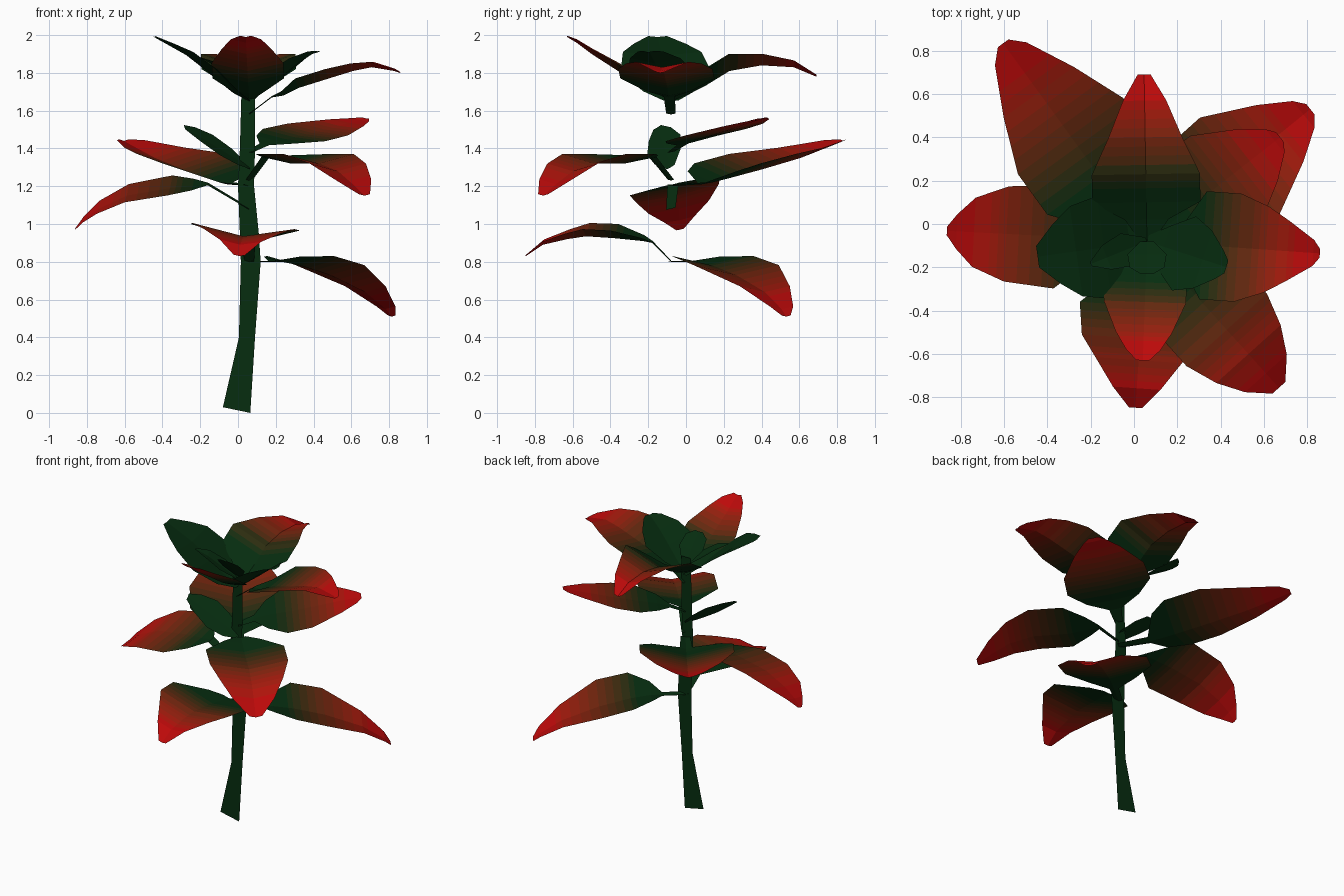
import bpy, bmesh
from math import sin, cos, radians
from mathutils import Vector

SX, SY = 0.06, -0.08      # where the stem stands
GREEN, RED = (0.002, 0.026, 0.005), (0.5, 0.003, 0.003)
STEPS = 12

# green to red gradient, as a row of plain materials
mats = []
for i in range(STEPS):
    t = (i / (STEPS - 1)) ** 1.8
    m = bpy.data.materials.new("leaf_tone_%d" % i)
    m.diffuse_color = tuple(g + (r - g) * t for g, r in zip(GREEN, RED)) + (1,)
    mats.append(m)


def strip(name, rows, tones):
    """Flat-faced sheet through rows of points, one tone (0 green, 1 red) per band."""
    bm = bmesh.new()
    grid = [[bm.verts.new(p) for p in row] for row in rows]
    for a, b, t in zip(grid, grid[1:], tones):
        for k in range(len(a) - 1):
            f = bm.faces.new((a[k], a[k + 1], b[k + 1], b[k]))
            f.material_index = round(max(0, min(1, t)) * (STEPS - 1))
    bmesh.ops.recalc_face_normals(bm, faces=bm.faces)
    me = bpy.data.meshes.new(name)
    bm.to_mesh(me)
    bm.free()
    for m in mats:
        me.materials.append(m)
    ob = bpy.data.objects.new(name, me)
    bpy.context.collection.objects.link(ob)
    return ob


def leaf(name, angle, rows, fold=0.1, tilt=0.0, red=1.0, cuts=4):
    """rows: (distance from stem, height, half width); fold lifts both edges, tilt the left one."""
    a = radians(angle)
    d, s = Vector((cos(a), sin(a), 0)), Vector((-sin(a), cos(a), 0))
    fine = []
    for p, q in zip(rows, rows[1:]):
        fine += [[u + (v - u) * i / cuts for u, v in zip(p, q)] for i in range(cuts)]
    fine.append(rows[-1])
    pts = []
    for r, z, w in fine:
        c = Vector((SX, SY, z)) + d * r
        pts.append([c + s * (w * k) + Vector((0, 0, w * (fold * abs(k) + tilt * k)))
                    for k in (1, 0, -1)])
    tones = [red * ((p[0] + q[0]) / 2 / rows[-1][0] - 0.3) / 0.58 for p, q in zip(fine, fine[1:])]
    return strip(name, pts, tones)


# stem: a flat ribbon facing the front
stem = [(-0.08, 0.03, 0.065, 0.0), (0.005, 0.4, 0.09, 0.4), (0.015, 0.8, 0.12, 0.8),
        (0.01, 0.95, 0.11, 0.95), (0.0, 1.2, 0.085, 1.2), (0.01, 1.4, 0.09, 1.4),
        (0.02, 1.76, 0.09, 1.76)]
strip("stem", [[(x0, SY, z0), (x1, SY, z1)] for x0, z0, x1, z1 in stem], [0] * 6)

# lowest leaves
leaf("low_back_right_leaf", 39, [(0, .8, .025), (.15, .8, .03), (.22, .8, .15), (.35, .78, .28),
     (.55, .73, .29), (.79, .64, .17), (.93, .55, .08), (.97, .51, .03)], 0.18)
leaf("low_front_leaf", -94, [(0, .8, .025), (.1, .9, .04), (.15, .91, .12), (.3, .925, .29),
     (.45, .935, .27), (.55, .92, .2), (.68, .89, .11), (.77, .83, .03)], 0.2, -0.06)

# middle leaves
leaf("mid_left_leaf", 177, [(0, 1.08, .025), (.22, 1.21, .03), (.3, 1.2, .14), (.42, 1.19, .24),
     (.65, 1.15, .22), (.8, 1.08, .16), (.88, 1.02, .08), (.925, .97, .02)], 0.06, -0.22)
leaf("mid_back_left_leaf", 126, [(0, 1.2, .03), (.2, 1.21, .04), (.27, 1.22, .22), (.37, 1.24, .3),
     (.6, 1.29, .3), (.85, 1.35, .2), (1.07, 1.42, .09), (1.13, 1.44, .03)], 0.27)
leaf("mid_front_right_leaf", -48, [(0, 1.23, .025), (.13, 1.35, .03), (.2, 1.34, .12),
     (.33, 1.32, .25), (.55, 1.32, .25), (.7, 1.28, .2), (.82, 1.21, .13), (.91, 1.15, .04)], 0.2)
leaf("mid_back_right_leaf", 38, [(0, 1.38, .025), (.1, 1.42, .04), (.18, 1.44, .17),
     (.3, 1.46, .27), (.46, 1.49, .26), (.65, 1.53, .15), (.75, 1.55, .07), (.78, 1.56, .03)],
     0.04, 0.12)
leaf("small_mid_leaf", 192, [(0, 1.3, .02), (.08, 1.35, .07), (.18, 1.41, .09), (.28, 1.47, .06),
     (.35, 1.51, .02)], 0.1, -0.6, red=0)

# top rosette
leaf("top_right_leaf", -4, [(0, 1.58, .025), (.12, 1.67, .03), (.18, 1.68, .12), (.26, 1.72, .25),
     (.42, 1.77, .25), (.55, 1.81, .2), (.65, 1.83, .14), (.77, 1.81, .06), (.8, 1.8, .02)], 0.2)
leaf("top_back_leaf", 91, [(0, 1.65, .03), (.1, 1.69, .1), (.18, 1.73, .25), (.31, 1.81, .25),
     (.48, 1.84, .17), (.65, 1.83, .1), (.77, 1.78, .03)], 0.36)
leaf("top_front_leaf", -92, [(0, 1.66, .03), (.08, 1.69, .1), (.16, 1.73, .19), (.28, 1.81, .19),
     (.42, 1.9, .13), (.5, 1.96, .08), (.55, 1.99, .03)], 0.22)
leaf("top_left_leaf", 188, [(0, 1.65, .04), (.08, 1.69, .14), (.2, 1.79, .24), (.33, 1.89, .21),
     (.42, 1.94, .14), (.51, 1.99, .05)], 0.1, red=0)
leaf("top_small_right_leaf", -18, [(0, 1.66, .03), (.08, 1.7, .1), (.18, 1.78, .18),
     (.27, 1.85, .14), (.35, 1.9, .07), (.385, 1.91, .03)], 0.2, red=0)

# young leaves in the middle of the rosette
leaf("young_left_leaf", 202, [(0, 1.7, .02), (.1, 1.77, .08), (.2, 1.84, .06), (.28, 1.88, .01)],
     0.2, red=0)
leaf("young_front_leaf", -90, [(0, 1.72, .03), (.06, 1.79, .09), (.12, 1.85, .08), (.15, 1.88, .03)],
     red=0)
